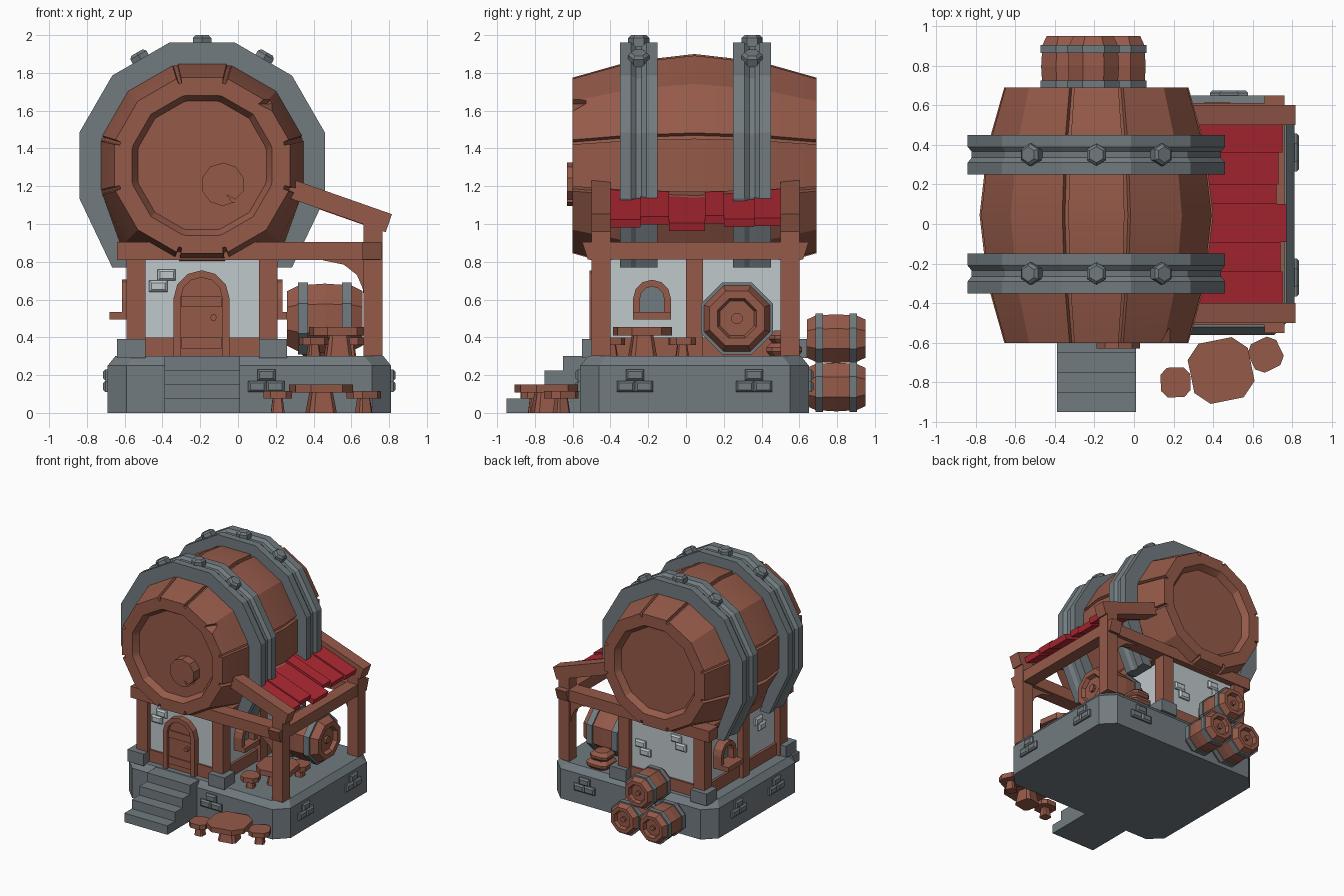
import bpy, bmesh, math
from math import sin, cos, radians, pi

if "Cube" in bpy.data.objects:
    bpy.data.objects.remove(bpy.data.objects["Cube"])


def material(name, c):
    m = bpy.data.materials.new(name)
    m.diffuse_color = (*c, 1)
    m.use_nodes = True
    m.node_tree.nodes["Principled BSDF"].inputs["Base Color"].default_value = m.diffuse_color
    return m


WOOD = material("brown wood", (0.30, 0.102, 0.066))
STONE = material("grey stone", (0.165, 0.197, 0.212))
RED = material("red roof", (0.43, 0.021, 0.032))
PLASTER = material("pale plaster", (0.52, 0.58, 0.60))


def loft(name, rings, mat, smooth=0):
    """Skin equal-sized rings of points and cap both ends."""
    bm = bmesh.new()
    vs = [[bm.verts.new(p) for p in r] for r in rings]
    n = len(rings[0])
    for a, b in zip(vs, vs[1:]):
        for i in range(n):
            j = (i + 1) % n
            bm.faces.new((a[i], a[j], b[j], b[i]))
    bm.faces.new(vs[0])
    bm.faces.new(vs[-1][::-1])
    bmesh.ops.recalc_face_normals(bm, faces=bm.faces)
    me = bpy.data.meshes.new(name)
    bm.to_mesh(me)
    bm.free()
    me.materials.append(mat)
    ob = bpy.data.objects.new(name, me)
    bpy.context.collection.objects.link(ob)
    if smooth:
        bpy.ops.object.select_all(action='DESELECT')
        ob.select_set(True)
        bpy.context.view_layer.objects.active = ob
        bpy.ops.object.shade_smooth_by_angle(angle=radians(smooth))
    return ob


def place(axis, u, v, w):
    return {'x': (w, u, v), 'y': (u, w, v), 'z': (u, v, w)}[axis]


def prism(name, pts, axis, a, b, mat):
    return loft(name, [[place(axis, u, v, w) for u, v in pts] for w in (a, b)], mat)


def box(name, x0, x1, y0, y1, z0, z1, mat):
    return prism(name, [(x0, y0), (x1, y0), (x1, y1), (x0, y1)], 'z', z0, z1, mat)


def ngon(n, r, cu=0, cv=0, start=0):
    return [(cu + r * cos(start + 2 * pi * k / n), cv + r * sin(start + 2 * pi * k / n)) for k in range(n)]


def cut_rect(x0, x1, y0, y1, c):
    return [(x0 + c, y0), (x1 - c, y0), (x1, y0 + c), (x1, y1 - c),
            (x1 - c, y1), (x0 + c, y1), (x0, y1 - c), (x0, y0 + c)]


# Stone platform and stairs
loft("stone_base", [[(x, y, z) for x, y in cut_rect(-0.69 + i, 0.81 - i, -0.56 + i, 0.65 - i, 0.1)]
                    for z, i in ((0, 0), (0.25, 0), (0.30, 0.04))], STONE)
steps = [(-0.95, 0)]
for k in range(4):
    steps += [(-0.95 + k / 10, 0.075 * (k + 1)), (-0.85 + k / 10, 0.075 * (k + 1))]
steps[-1] = (-0.53, 0.30)
prism("front_stairs", steps + [(-0.53, 0)], 'x', -0.39, 0.01, STONE)


# Raised bricks on base and walls
def brick(name, axis, face, s, u, z, mat):
    loft(name, [[place(axis, u + a * (0.048 - i), z + b * (0.03 - i), face + s * d)
                 for a, b in ((-1, -1), (1, -1), (1, 1), (-1, 1))]
                for d, i in ((-0.02, 0), (0.012, 0), (0.024, 0.012))], mat)


for axis, face, s, u in (('y', -0.56, -1, 0.15), ('x', 0.81, 1, -0.27), ('x', 0.81, 1, 0.36),
                         ('x', -0.69, -1, -0.2), ('x', -0.69, -1, 0.3), ('y', 0.65, 1, 0.48)):
    for du, z in ((0, 0.2), (-0.048, 0.14), (0.048, 0.14)):
        brick("base_brick", axis, face, s, u + du, z, STONE)
for axis, face, s, u, z in (('y', -0.46, -1, -0.40, 0.70), ('x', -0.54, -1, -0.2, 0.645),
                            ('y', 0.56, 1, -0.33, 0.71), ('y', 0.56, 1, 0.0, 0.58)):
    brick("wall_brick", axis, face, s, u + 0.022, z + 0.03, PLASTER)
    brick("wall_brick", axis, face, s, u - 0.022, z - 0.03, PLASTER)

# House walls, posts and beams
box("plaster_walls", -0.54, 0.16, -0.46, 0.56, 0.30, 0.86, PLASTER)
box("baseboard", -0.56, 0.18, -0.475, 0.575, 0.30, 0.40, WOOD)
for x0, xs in ((-0.59, -0.64), (0.11, 0.11)):
    for y0, ys in ((-0.5, -0.55), (0.5, 0.5)):
        box("corner_post", x0, x0 + 0.1, y0, y0 + 0.1, 0.30, 0.82, WOOD)
        box("corner_stone", xs, xs + 0.15, ys, ys + 0.14, 0.29, 0.39, STONE)
    box("middle_post", x0, x0 + 0.1, 0.0, 0.09, 0.30, 0.82, WOOD)
    box("side_beam", x0 - 0.01, x0 + 0.11, -0.49, 0.59, 0.812, 0.90, WOOD)
for y in (-0.5, 0.5):
    box("cross_beam", -0.64, 0.755, y - 0.01, y + 0.11, 0.81, 0.905, WOOD)


# Arched door and windows
def arch(hw, z0, top):
    zs = top - hw
    return [(hw, z0)] + [(hw * cos(pi * k / 6), zs + hw * sin(pi * k / 6)) for k in range(7)] + [(-hw, z0)]


def arch_frame(name, axis, c, hw, z0, top, t, a, b):
    rings = [[place(axis, c + u, v, w) for u, v, w in ((*o, a), (*o, b), (*i, b), (*i, a))]
             for o, i in zip(arch(hw, z0, top), arch(hw - t, z0, top - t))]
    loft(name, rings, WOOD)


arch_frame("door_frame", 'y', -0.193, 0.148, 0.30, 0.755, 0.038, -0.45, -0.51)
prism("door", [(u - 0.193, v) for u, v in arch(0.112, 0.30, 0.72)], 'y', -0.45, -0.48, WOOD)
for z in (0.34, 0.56):
    box("door_band", -0.30, -0.086, -0.49, -0.47, z, z + 0.06, WOOD)
prism("door_knob", ngon(6, 0.018, -0.13, 0.505), 'y', -0.51, -0.47, WOOD)
for y, xa, xb, xp, xs in ((-0.18, 0.15, 0.235, 0.18, 0.26), (0.31, -0.53, -0.615, -0.56, -0.68)):
    arch_frame("window_frame", 'x', y, 0.1, 0.50, 0.705, 0.036, xa, xb)
    prism("window_pane", [(y + u, v) for u, v in arch(0.066, 0.51, 0.671)], 'x', xa, xp, STONE)
    box("window_sill", min(xa, xs), max(xa, xs), y - 0.1, y + 0.1, 0.495, 0.535, WOOD)

# Giant barrel with grooved staves and recessed ends
CX, CZ = -0.19, 1.31


def stave_ring(y, r, depth):
    pts = []
    for k in range(12):
        a = 15 + 30 * k
        if k % 3 == 1:
            pts.append((a, r / cos(radians(15))))
        else:
            e = r / cos(radians(13.5))
            pts += [(a - 1.5, e), (a - 1, e - depth), (a + 1, e - depth), (a + 1.5, e)]
    return [(CX + q * cos(radians(a)), y, CZ + q * sin(radians(a))) for a, q in pts]


barrel = loft("giant_barrel", [stave_ring(*s) for s in (
    (-0.55, 0.34, 0), (-0.6, 0.37, 0), (-0.6, 0.465, 0.03), (-0.3, 0.55, 0.03), (0.045, 0.59, 0.03),
    (0.39, 0.55, 0.03), (0.69, 0.465, 0.03), (0.69, 0.37, 0), (0.64, 0.34, 0))], WOOD, 20)
chip = loft("chip_cutter", [[(0.09 + d, y, 1.635), (0.2, y, 1.74 - d), (0.2, y, 1.58 + d)]
                            for y, d in ((-0.63, 0), (-0.53, 0.06))], WOOD)
chip.hide_render = True
mod = barrel.modifiers.new("chip", 'BOOLEAN')
mod.operation, mod.object = 'DIFFERENCE', chip
bpy.context.view_layer.objects.active = barrel
bpy.ops.object.modifier_apply(modifier="chip")
bpy.data.objects.remove(chip)
# Cracked plug on the barrel front
plug = ngon(10, 0.115, -0.08, 1.21, 0.3)
plug[9:9] = [(-0.03, 1.115), (-0.06, 1.155), (-0.015, 1.13)]
prism("barrel_plug", plug, 'y', -0.63, -0.54, WOOD)

# Iron hoops with hexagonal bolts
for yc in (-0.25, 0.35):
    rings = []
    for a in range(-45, 226, 30):
        ring = []
        for dy, r in ((-0.1, 0.53), (-0.1, 0.65), (-0.04, 0.65), (-0.015, 0.63),
                      (0.015, 0.63), (0.04, 0.65), (0.1, 0.65), (0.1, 0.53)):
            q = r / cos(radians(15))
            z = CZ + q * sin(radians(a)) if -45 < a < 225 else 0.77
            ring.append((CX + q * cos(radians(a)), yc + dy, z))
        rings.append(ring)
    loft("barrel_hoop", rings, STONE)
    for a in (60, 90, 120):
        c, s = cos(radians(a)), sin(radians(a))
        loft("hoop_bolt", [[(CX + c * h - s * u, yc + v, CZ + s * h + c * u)
                            for u, v in ngon(6, r, start=pi / 6)]
                           for h, r in ((0.62, 0.056), (0.675, 0.056), (0.69, 0.04))], STONE)

# Porch: posts, brackets, rafters, eave beam, red planks
for y in (-0.5, 0.5):
    box("porch_post", 0.665, 0.765, y, y + 0.1, 0.30, 1.05, WOOD)
    prism("curved_bracket", [(0.42, 0.82), (0.44, 0.81), (0.56, 0.785), (0.63, 0.73), (0.66, 0.66),
                             (0.667, 0.60), (0.69, 0.60), (0.69, 0.82)], 'y', y + 0.02, y + 0.08, WOOD)
    prism("porch_rafter", [(0.25, 1.25), (0.815, 1.052), (0.782, 0.957), (0.22, 1.155)],
          'y', y, y + 0.1, WOOD)
prism("eave_beam", [(-0.55, 0.905), (0.65, 0.905), (0.62, 0.812), (-0.52, 0.812)], 'x', 0.66, 0.76, WOOD)
ys = (-0.41, -0.24, -0.09, 0.10, 0.20, 0.36, 0.51)
dxs = (0, -0.01, 0.02, -0.03, -0.02, 0)
dzs = (0, 0.012, -0.012, 0.01, -0.006, 0.008)
for k in range(6):
    x1, z0 = 0.75 + dxs[k], 1.2 + dzs[k]
    z1 = z0 - 0.351 * (x1 - 0.25)
    prism("red_roof_plank", [(0.25, z0), (x1, z1), (x1 - 0.014, z1 - 0.042), (0.236, z0 - 0.042)],
          'y', ys[k], ys[k + 1], RED)


# Small barrels
def small_barrel(name, axis, c, L, r):
    def ring(t, q):
        return [place(axis, u, v, c[2] + t) for u, v in ngon(8, q * r / cos(pi / 8), c[0], c[1], pi / 8)]
    half = [(-L + 0.03, 0.48), (-L, 0.55), (-L, 0.76), (-0.7 * L, 0.92), (0, 0.97)]
    prof = half + [(-t, q) for t, q in half[-2::-1]]
    loft(name, [ring(t, q) for t, q in prof], WOOD)
    for s in (-0.58 * L, 0.58 * L):
        loft(name + "_hoop", [ring(s - 0.13 * L, 1), ring(s + 0.13 * L, 1)], STONE)
    loft(name + "_plugs", [ring(-L + 0.01, 0.15), ring(L - 0.01, 0.15)], WOOD)


small_barrel("porch_barrel", 'x', (0.27, 0.50, 0.46), 0.20, 0.19)
for x, z in ((-0.34, 0.137), (-0.07, 0.137), (-0.205, 0.393)):
    small_barrel("stacked_barrel", 'y', (x, z, 0.795), 0.155, 0.133)


# Tables and stools
def table(name, x, y, z, w, h, t, rot):
    def ring(r, zz, c):
        return [(x + u * cos(rot) - v * sin(rot), y + u * sin(rot) + v * cos(rot), zz)
                for u, v in cut_rect(-r, r, -r, r, c * r)]
    loft(name + "_top", [ring(w / 2, z + h - t, 0.45), ring(w / 2, z + h, 0.45)], WOOD)
    loft(name + "_leg", [ring(w * 0.24, z, 0.3), ring(w * 0.18, z + h - t, 0.3)], WOOD)


table("yard_table", 0.44, -0.74, 0, 0.31, 0.15, 0.042, 0.2)
table("yard_stool", 0.21, -0.80, 0, 0.15, 0.115, 0.04, 0.03)
table("yard_stool", 0.665, -0.66, 0, 0.16, 0.115, 0.04, 0.45)
table("porch_table", 0.53, -0.23, 0.30, 0.29, 0.155, 0.045, 0.15)
table("porch_stool", 0.40, -0.40, 0.30, 0.14, 0.10, 0.04, 0.3)
table("porch_stool", 0.59, -0.02, 0.30, 0.14, 0.10, 0.04, 0.1)

# Sacks at the back of the porch
for z, w, x in ((0.30, 0.095, 0.42), (0.365, 0.08, 0.41)):
    loft("sack", [[(px, py, z + h) for px, py in cut_rect(x - w + i, x + w - i, 0.52 - w + i, 0.52 + w - i, 0.03)]
                  for h, i in ((0, 0.02), (0.025, 0), (0.045, 0), (0.07, 0.025))], WOOD)
